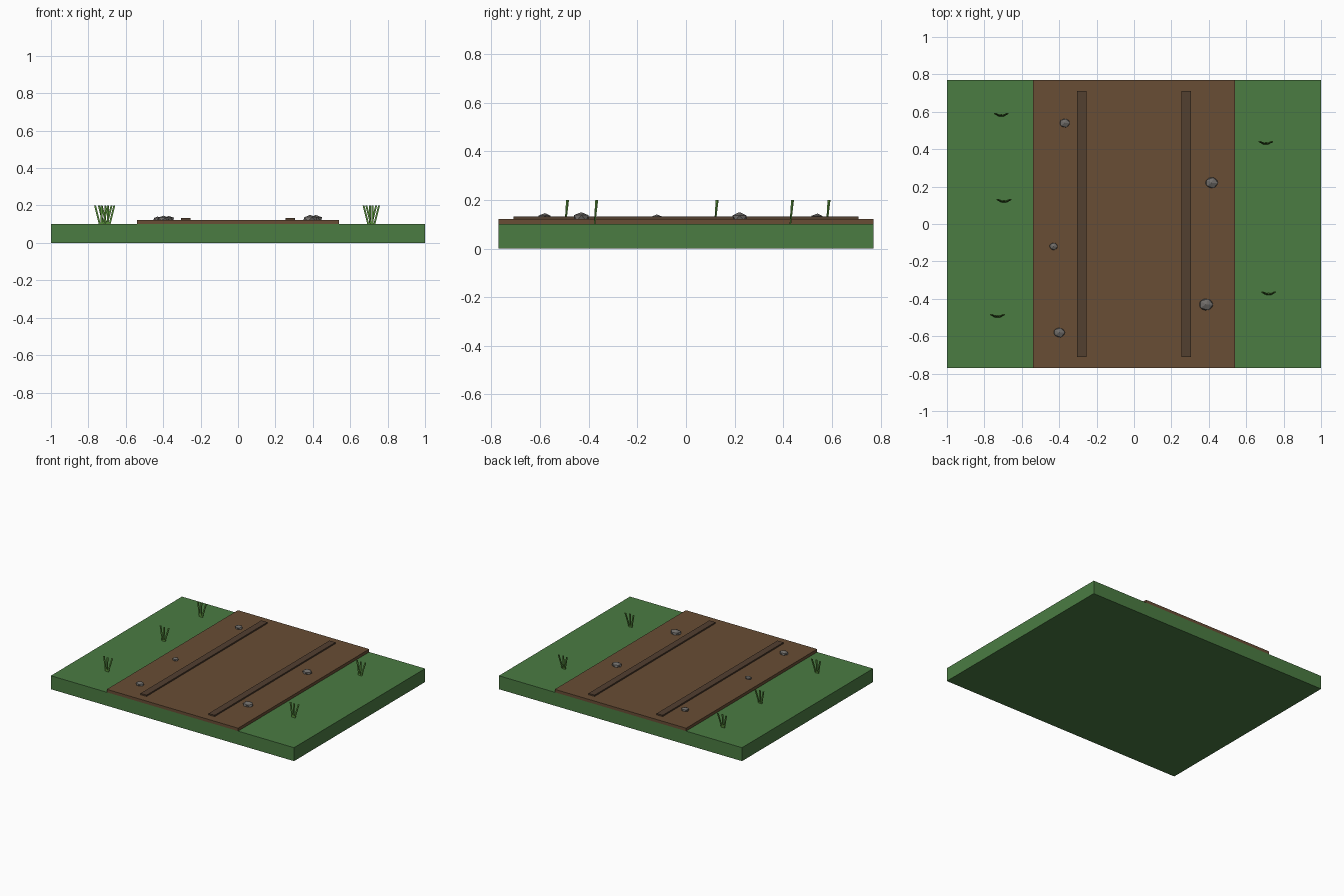
import bpy, bmesh, random
from mathutils import Vector

if "Cube" in bpy.data.objects:
    bpy.data.objects.remove(bpy.data.objects["Cube"])

random.seed(4)

def material(name, rgb):
    m = bpy.data.materials.new(name)
    m.diffuse_color = (*rgb, 1)
    m.use_nodes = True
    m.node_tree.nodes["Principled BSDF"].inputs["Base Color"].default_value = m.diffuse_color
    return m

GRASS = material("grass", (0.07, 0.20, 0.055))
DIRT = material("dirt", (0.14, 0.075, 0.035))
RUT = material("rut", (0.085, 0.05, 0.03))
STONE = material("stone", (0.16, 0.15, 0.14))
BLADE = material("blade", (0.09, 0.25, 0.04))

def finish(name, bm, mat):
    bmesh.ops.recalc_face_normals(bm, faces=bm.faces)
    me = bpy.data.meshes.new(name)
    bm.to_mesh(me)
    bm.free()
    me.materials.append(mat)
    ob = bpy.data.objects.new(name, me)
    bpy.context.collection.objects.link(ob)
    return ob

def slab(name, x, half_w, half_d, z0, z1, mat):
    bm = bmesh.new()
    bmesh.ops.create_cube(bm, size=2)
    for v in bm.verts:
        v.co = (x + v.co.x * half_w, v.co.y * half_d, z0 if v.co.z < 0 else z1)
    return finish(name, bm, mat)

# ground, raised dirt road and wheel tracks
slab("grass_base", 0, 1.0, 0.77, 0.0, 0.10, GRASS)
slab("dirt_road", 0, 0.54, 0.77, 0.10, 0.122, DIRT)
for side, x in (("left", -0.28), ("right", 0.28)):
    slab(side + "_wheel_track", x, 0.025, 0.71, 0.12, 0.132, RUT)

# low-poly stones along the road edges
def stone(name, x, y, r):
    bm = bmesh.new()
    bmesh.ops.create_icosphere(bm, subdivisions=1, radius=1)
    for v in bm.verts:
        c = v.co * random.uniform(0.93, 1.06)
        v.co = (x + c.x * r, y + c.y * r * 0.85, 0.126 + c.z * r * 0.6)
    return finish(name, bm, STONE)

for i, s in enumerate([(-0.37, 0.54, 0.031), (0.415, 0.22, 0.038), (-0.43, -0.12, 0.025),
                       (0.385, -0.43, 0.042), (-0.40, -0.58, 0.034)]):
    stone(f"stone_{i + 1}", *s)

# grass tufts: three thin blades fanning outward
def tuft(name, x, y):
    bm = bmesh.new()
    for k in (-1, 0, 1):
        base = Vector((x + 0.009 * k, y - 0.006, 0.10))
        tip = Vector((x + 0.034 * k, y + (0.006 if k else 0.0), 0.20))
        rings = [[bm.verts.new(p + Vector((sx * w, sy * 0.003, 0)))
                  for sx, sy in ((-1, -1), (1, -1), (1, 1), (-1, 1))]
                 for p, w in ((base, 0.005), (tip, 0.005))]
        bm.faces.new(rings[0])
        bm.faces.new(rings[1])
        for j in range(4):
            n = (j + 1) % 4
            bm.faces.new((rings[0][j], rings[0][n], rings[1][n], rings[1][j]))
    return finish(name, bm, BLADE)

for i, p in enumerate([(-0.71, 0.585), (-0.695, 0.125), (-0.73, -0.49),
                       (0.705, 0.435), (0.72, -0.37)]):
    tuft(f"grass_tuft_{i + 1}", *p)
